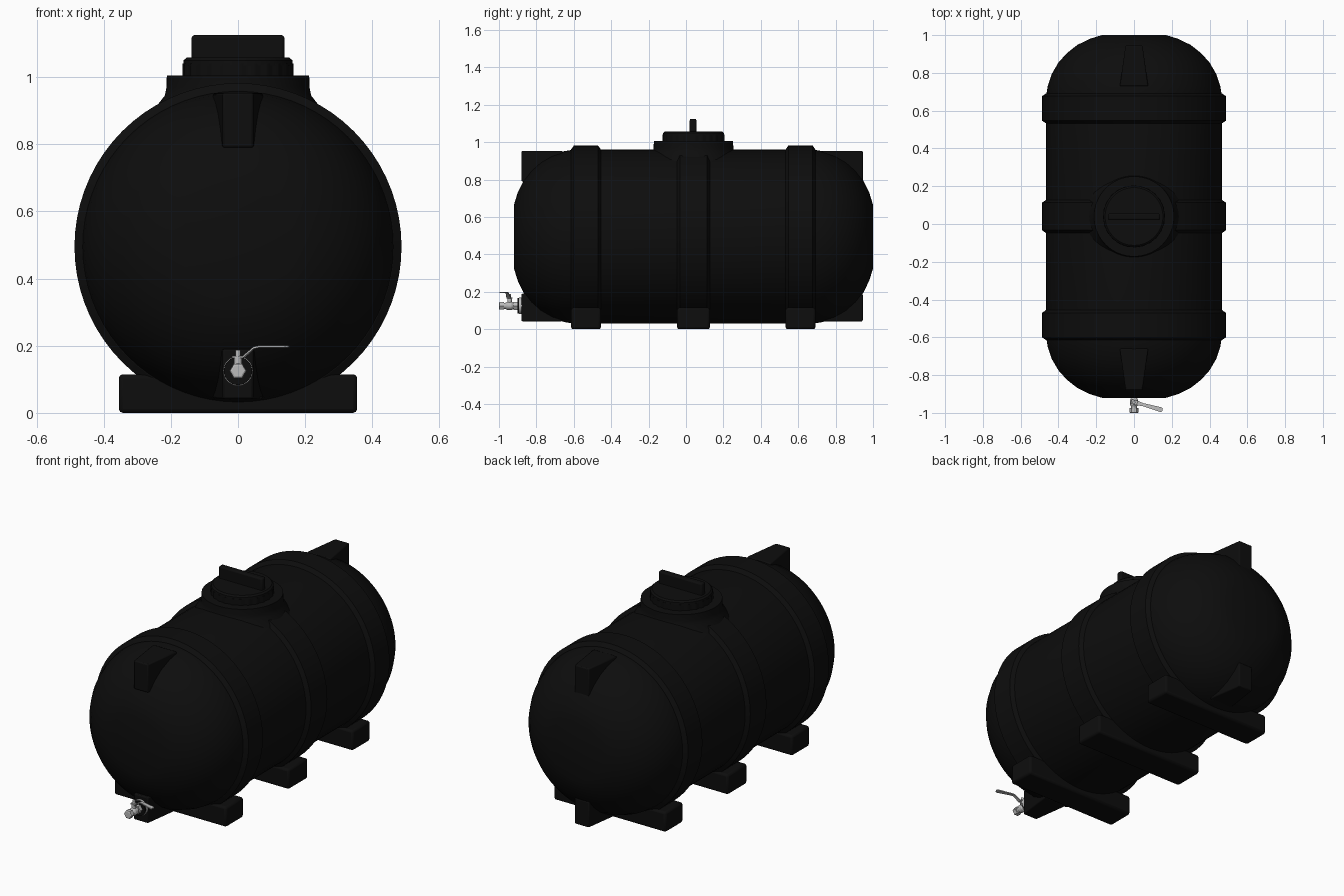
import bpy, bmesh, math
from mathutils import Vector

if "Cube" in bpy.data.objects:
    bpy.data.objects.remove(bpy.data.objects["Cube"], do_unlink=True)


def material(name, value, roughness):
    m = bpy.data.materials.new(name)
    m.use_nodes = True
    colour = (value, value, value, 1)
    m.diffuse_color = colour
    shader = m.node_tree.nodes["Principled BSDF"]
    shader.inputs["Base Color"].default_value = colour
    shader.inputs["Roughness"].default_value = roughness
    return m


BLACK = material("black plastic", 0.004, 0.6)
STEEL = material("grey steel", 0.5, 0.4)
MID = 0.04       # middle of the tank along y
AXIS = 0.495     # height of the tank axis
TAP = 0.125      # height of the tap axis


def finish(name, bm, mat, bevel=0, angle=30):
    bmesh.ops.recalc_face_normals(bm, faces=bm.faces)
    mesh = bpy.data.meshes.new(name)
    bm.to_mesh(mesh)
    bm.free()
    mesh.materials.append(mat)
    ob = bpy.data.objects.new(name, mesh)
    bpy.context.collection.objects.link(ob)
    if bevel:
        mod = ob.modifiers.new("soft edges", "BEVEL")
        mod.width, mod.segments = bevel, 2
    bpy.ops.object.select_all(action="DESELECT")
    ob.select_set(True)
    bpy.context.view_layer.objects.active = ob
    bpy.ops.object.shade_smooth_by_angle(angle=math.radians(angle))
    return ob


def skin(bm, rings):
    """Join equal loops of vertices and close both ends."""
    for a, b in zip(rings, rings[1:]):
        for i in range(len(a)):
            j = (i + 1) % len(a)
            bm.faces.new((a[i], a[j], b[j], b[i]))
    bm.faces.new(rings[0])
    bm.faces.new(rings[-1])


def lathe(name, profile, centre, axis, mat, sides=64, ripple=0):
    """Turn (radius, distance) pairs about a line along y or z."""
    bm = bmesh.new()
    rings = []
    for r, d in profile:
        ring = []
        for i in range(sides):
            t = math.tau * i / sides
            q = r - (ripple if i % 4 > 1 else 0)
            u, v = q * math.cos(t), q * math.sin(t)
            p = Vector((u, d, v)) if axis == "y" else Vector((u, v, d))
            ring.append(bm.verts.new(p + Vector(centre)))
        rings.append(ring)
    skin(bm, rings)
    return finish(name, bm, mat)


def box(name, low, high, mat, bevel):
    bm = bmesh.new()
    bmesh.ops.create_cube(bm, size=1)
    for v in bm.verts:
        v.co = [l + (c + 0.5) * (h - l) for l, h, c in zip(low, high, v.co)]
    return finish(name, bm, mat, bevel)


# Tank shell: domed ends, mirrored about its middle
dome = [(0.17, 0.96), (0.235, 0.94), (0.30, 0.908), (0.355, 0.865),
        (0.40, 0.815), (0.435, 0.755), (0.457, 0.69), (0.465, 0.64)]
shell = [(r, -d) for r, d in dome] + [(r, d) for r, d in reversed(dome)]
lathe("tank_shell", shell, (0, MID, AXIS), "y", BLACK, 72)

# Raised hoops with a foot under each
for label, y, half in (("front", -0.535, 0.08), ("middle", MID, 0.088), ("rear", 0.612, 0.08)):
    hoop = [(0.45, -half), (0.465, -half), (0.487, -half + 0.015),
            (0.487, half - 0.015), (0.465, half), (0.45, half)]
    lathe(label + "_hoop", hoop, (0, y, AXIS), "y", BLACK, 72)
    box(label + "_foot", (-0.355, y - half, 0), (0.355, y + half, 0.115), BLACK, 0.012)

# Lugs on the shoulders, flaring toward the tank
for end, outer, inner in (("front", -0.88, -0.66), ("rear", 0.945, 0.73)):
    for level, low, high in (("upper", 0.79, 0.953), ("lower", 0.042, 0.19)):
        bm = bmesh.new()
        rings = []
        for y, w in ((outer, 0.045), (inner, 0.075)):
            rings.append([bm.verts.new((x, y, z)) for x, z in
                          ((-w, low), (w, low), (w, high), (-w, high))])
        skin(bm, rings)
        finish(f"{end}_{level}_lug", bm, BLACK, 0.006)

# Filler neck, screw lid and grip
lathe("filler_neck", [(0.27, 0.86), (0.245, 0.91), (0.218, 0.945), (0.213, 0.97),
                      (0.212, 1.005), (0.18, 1.005)], (0, MID, 0), "z", BLACK)
lathe("lid_rim", [(0.165, 0.99), (0.165, 1.04)], (0, MID, 0), "z", BLACK, 96, 0.004)
lathe("lid_top", [(0.163, 1.035), (0.162, 1.05), (0.153, 1.058)], (0, MID, 0), "z", BLACK)
box("lid_grip", (-0.138, 0.02, 1.04), (0.138, 0.055, 1.125), BLACK, 0.008)

# Tap fitting, gasket and body
tap = (0, 0, TAP)
lathe("tap_washer", [(0.044, -0.893), (0.044, -0.87)], tap, "y", STEEL, 32)
lathe("tap_gasket", [(0.042, -0.901), (0.042, -0.885)], tap, "y", BLACK, 32)
lathe("tap_rear_nut", [(0.025, -0.922), (0.025, -0.895)], tap, "y", STEEL, 6)
lathe("tap_body", [(0.016, -0.98), (0.016, -0.965), (0.022, -0.955), (0.022, -0.932),
                   (0.016, -0.922), (0.016, -0.9)], tap, "y", STEEL, 24)
lathe("tap_front_nut", [(0.019, -1.0), (0.024, -0.997), (0.024, -0.974)], tap, "y", STEEL, 6)
lathe("tap_stem", [(0.012, 0.13), (0.012, 0.168), (0.008, 0.17), (0.008, 0.188)],
      (0, -0.943, 0), "z", STEEL, 16)

# Flat bent lever, swung outward
bm = bmesh.new()
along = Vector((0.96, -0.27, 0))
side = Vector((0.27, 0.96, 0))
rings = []
for d, z, w in ((-0.015, 0.167, 0.012), (0.018, 0.167, 0.012), (0.05, 0.194, 0.008),
                (0.065, 0.197, 0.009), (0.15, 0.197, 0.013), (0.157, 0.197, 0.008)):
    p = Vector((0, -0.943, z)) + along * d
    rings.append([bm.verts.new(p + side * (w * s) + Vector((0, 0, 0.003 * t)))
                  for s, t in ((-1, -1), (1, -1), (1, 1), (-1, 1))])
skin(bm, rings)
finish("tap_lever", bm, STEEL)
